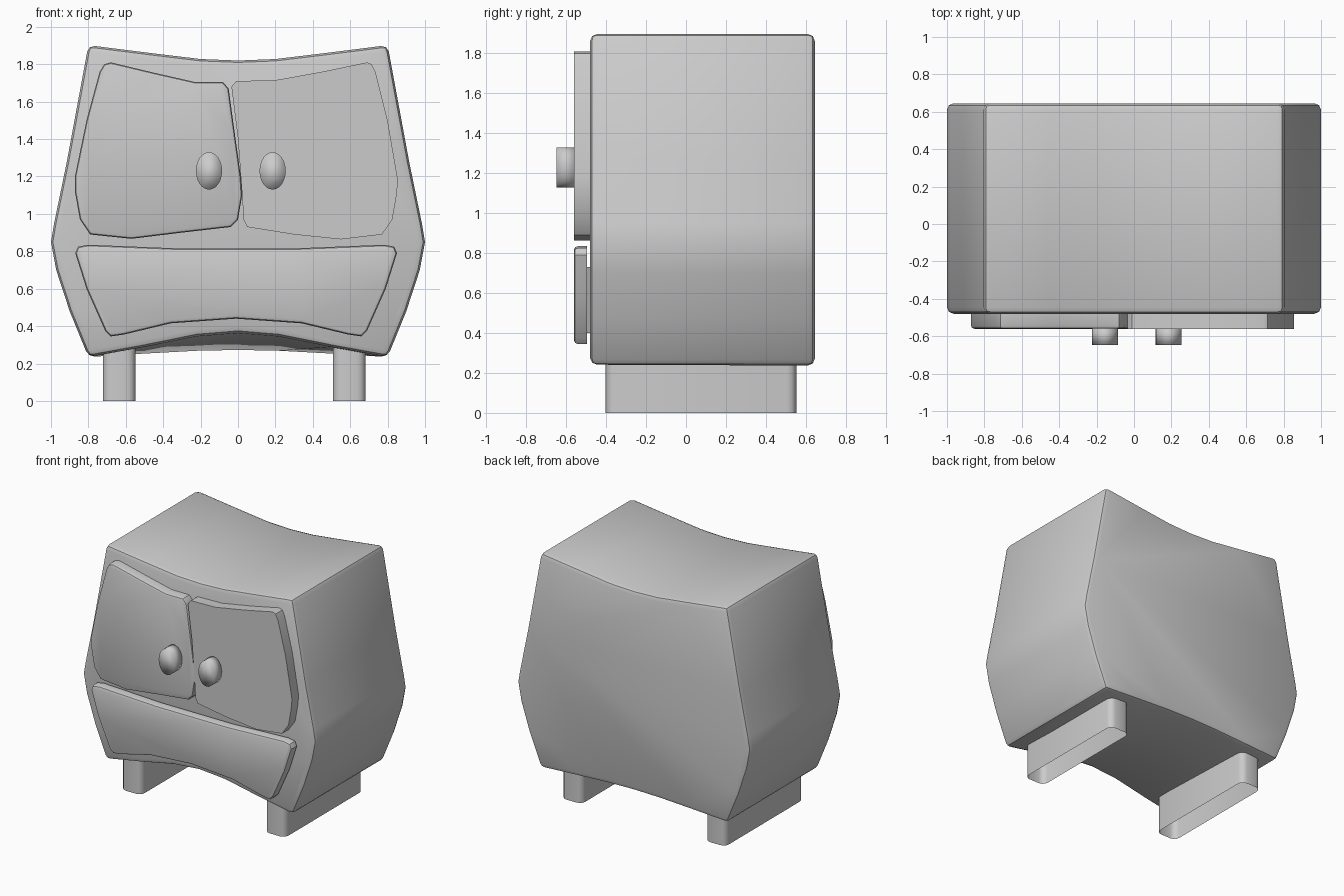
import bpy, bmesh, math
from mathutils import Vector

if "Cube" in bpy.data.objects:
    bpy.data.objects.remove(bpy.data.objects["Cube"])


def finish(name, bm, angle=35):
    bmesh.ops.recalc_face_normals(bm, faces=bm.faces)
    me = bpy.data.meshes.new(name)
    bm.to_mesh(me)
    bm.free()
    ob = bpy.data.objects.new(name, me)
    bpy.context.collection.objects.link(ob)
    bpy.ops.object.select_all(action='DESELECT')
    ob.select_set(True)
    bpy.context.view_layer.objects.active = ob
    if angle:
        bpy.ops.object.shade_smooth_by_angle(angle=math.radians(angle))
    else:
        bpy.ops.object.shade_smooth()
    return ob


def loft(front, back, y0, y1):
    """Solid between an x-z outline at y0 and a matching one at y1."""
    bm = bmesh.new()
    a = [bm.verts.new((x, y0, z)) for x, z in front]
    b = [bm.verts.new((x, y1, z)) for x, z in back]
    bm.faces.new(a)
    bm.faces.new(b)
    for i in range(len(a)):
        j = (i + 1) % len(a)
        bm.faces.new((a[i], a[j], b[j], b[i]))
    bmesh.ops.recalc_face_normals(bm, faces=bm.faces)
    return bm


def round_edges(bm, width, test, segments=2):
    bmesh.ops.bevel(bm, geom=[e for e in bm.edges if test(e)], offset=width,
                    offset_type='OFFSET', segments=segments, profile=0.5,
                    affect='EDGES', clamp_overlap=True)


def on_plane(e, y):
    return all(abs(v.co.y - y) < 1e-4 for v in e.verts)


def mirrored(half):
    """Close a right-hand outline (starting and ending on x = 0)."""
    return half + [(-x, z) for x, z in half[-2:0:-1]]


# Cabinet body: bulging sides, sagging top, arched underside deeper at the front
upper = [(0, 1.82), (0.20, 1.828), (0.45, 1.858), (0.80, 1.902), (0.915, 1.28),
         (0.983, 0.95), (1.0, 0.85), (0.972, 0.70), (0.90, 0.48), (0.80, 0.235)]
front = mirrored(upper + [(0.50, 0.29), (0.22, 0.347), (0, 0.365)])
back = mirrored(upper + [(0.50, 0.252), (0.22, 0.266), (0, 0.27)])
Y0, Y1 = -0.48, 0.645
body = loft(front, back, Y0, Y1)
round_edges(body, 0.035, lambda e: on_plane(e, Y0) or on_plane(e, Y1)
            or e.calc_face_angle(0) > math.radians(50))
finish("cabinet_body", body)

# Left door, rounded front edge
left = [(-0.68, 1.81), (-0.715, 1.80), (-0.74, 1.76), (-0.81, 1.50), (-0.872, 1.20),
        (-0.872, 1.12), (-0.845, 0.97), (-0.79, 0.89), (-0.57, 0.867), (-0.30, 0.90),
        (-0.04, 0.93), (0.0, 0.97), (0.022, 1.10), (0.015, 1.20), (-0.02, 1.45),
        (-0.05, 1.67), (-0.08, 1.705), (-0.23, 1.705), (-0.45, 1.755)]
door = loft(left, left, -0.56, -0.47)
round_edges(door, 0.018, lambda e: on_plane(e, -0.56))
finish("left_door", door)

# Right door, plain square edges
right = [(0.69, 1.81), (0.715, 1.80), (0.735, 1.76), (0.80, 1.50), (0.855, 1.18),
         (0.848, 1.10), (0.825, 0.97), (0.77, 0.89), (0.55, 0.864), (0.30, 0.89),
         (0.05, 0.93), (0.03, 0.97), (0.022, 1.10), (0.0, 1.40), (-0.035, 1.68),
         (-0.01, 1.71), (0.20, 1.715), (0.45, 1.76)]
finish("right_door", loft(right, right, -0.562, -0.478), 40)

# Drawer front, with a smaller box joining it to the body
drawer = mirrored([(0, 0.815), (0.30, 0.815), (0.79, 0.835), (0.845, 0.825), (0.86, 0.79),
                   (0.80, 0.60), (0.70, 0.375), (0.67, 0.345), (0.60, 0.355),
                   (0.35, 0.415), (0, 0.44)])
drawer = [(x - 0.01, z) for x, z in drawer]
bm = loft(drawer, drawer, -0.562, -0.495)
round_edges(bm, 0.02, lambda e: on_plane(e, -0.562))
finish("drawer_front", bm)
spacer = mirrored([(0, 0.73), (0.78, 0.73), (0.66, 0.40), (0.35, 0.45), (0, 0.47)])
finish("drawer_box", loft(spacer, spacer, -0.50, -0.47))

# Oval knobs
for side, x in (("left", -0.155), ("right", 0.185)):
    ring = [(x + 0.07 * math.cos(t * math.tau / 24), 1.23 + 0.10 * math.sin(t * math.tau / 24))
            for t in range(24)]
    finish(side + "_knob", loft(ring, ring, -0.648, -0.55), 0)

# Runner legs: rounded upright plates, open underneath
for side, cx in (("left", -0.635), ("right", 0.595)):
    bm = bmesh.new()
    bmesh.ops.create_cube(bm, size=1)
    bmesh.ops.scale(bm, vec=(0.175, 0.955, 0.31), verts=bm.verts)
    bmesh.ops.translate(bm, vec=Vector((cx, 0.075, 0.155)), verts=bm.verts)
    round_edges(bm, 0.045, lambda e: abs(e.verts[0].co.z - e.verts[1].co.z) > 0.1, 3)
    bmesh.ops.delete(bm, context='FACES_ONLY',
                     geom=[f for f in bm.faces if f.calc_center_median().z < 0.01])
    finish(side + "_leg", bm)
